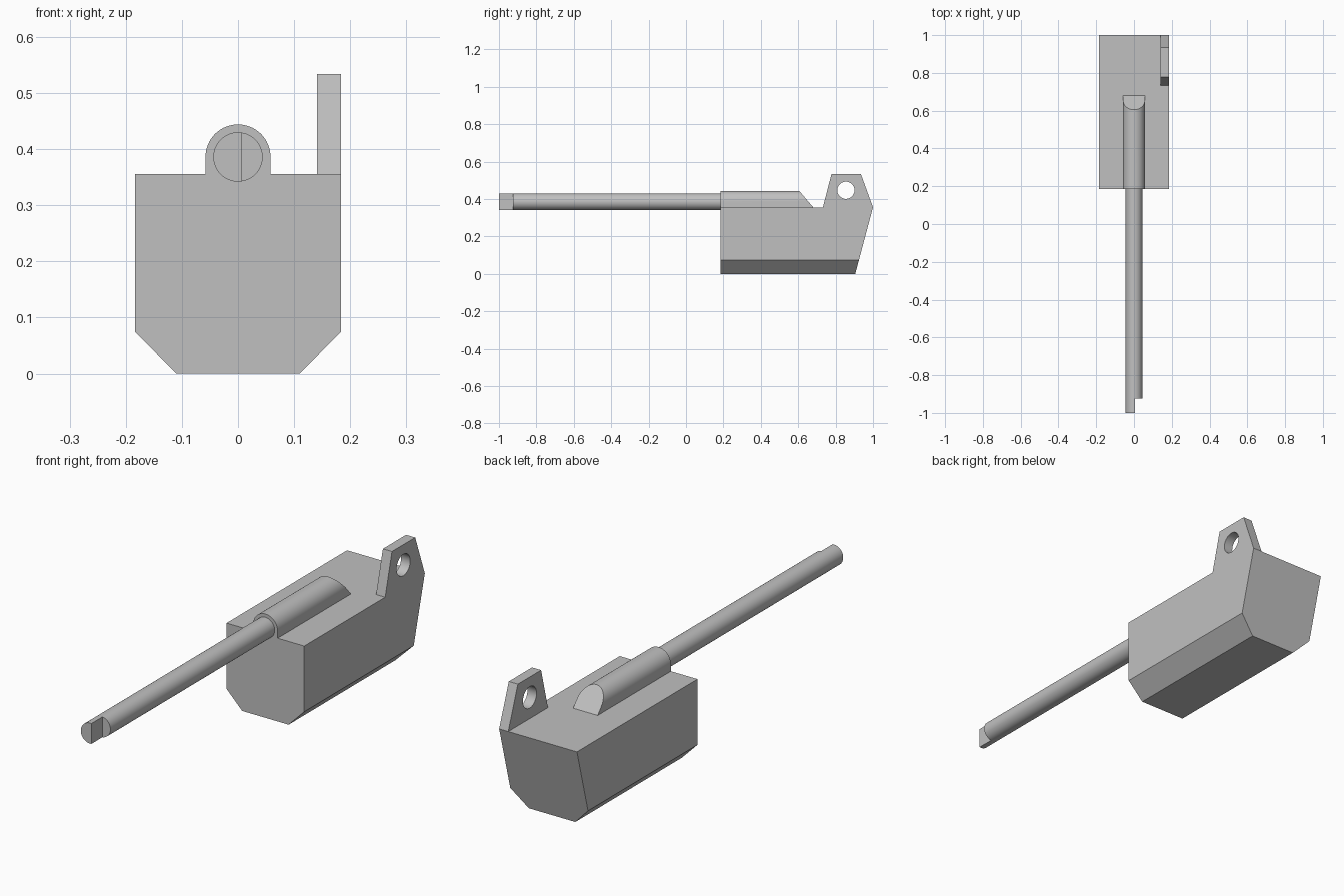
import bpy, bmesh, math

cube = bpy.data.objects.get("Cube")
if cube:
    bpy.data.objects.remove(cube, do_unlink=True)

GREY = (0.53, 0.53, 0.53, 1)
metal = bpy.data.materials.new("grey_metal")
metal.use_nodes = True
metal.diffuse_color = GREY
metal.node_tree.nodes["Principled BSDF"].inputs["Base Color"].default_value = GREY

FRONT, DECK, AXIS = 0.185, 0.356, 0.386   # body front, body top, shaft height
HALF = 0.184                              # half body width


def finish(name, bm):
    bmesh.ops.recalc_face_normals(bm, faces=bm.faces[:])
    mesh = bpy.data.meshes.new(name)
    bm.to_mesh(mesh)
    bm.free()
    mesh.materials.append(metal)
    obj = bpy.data.objects.new(name, mesh)
    bpy.context.collection.objects.link(obj)
    bpy.ops.object.select_all(action="DESELECT")
    obj.select_set(True)
    bpy.context.view_layer.objects.active = obj
    bpy.ops.object.shade_smooth_by_angle(angle=math.radians(25))
    return obj


def prism(name, profile, start, end):
    """Extrude an x-z profile along y; the far end may slope with height."""
    bm = bmesh.new()
    near = [bm.verts.new((x, start, z)) for x, z in profile]
    far = [bm.verts.new((x, end(z), z)) for x, z in profile]
    bm.faces.new(near)
    bm.faces.new(far[::-1])
    n = len(profile)
    for i in range(n):
        j = (i + 1) % n
        bm.faces.new((near[i], far[i], far[j], near[j]))
    return finish(name, bm)


def arc(radius, a0, a1, steps, cx=0, cz=AXIS):
    return [(cx + radius * math.cos(a0 + (a1 - a0) * i / steps),
             cz + radius * math.sin(a0 + (a1 - a0) * i / steps))
            for i in range(steps + 1)]


# Body with chamfered lower edges and a raked back
right_half = [(0.11, 0), (HALF, 0.075), (HALF, DECK)]
prism("body", right_half + [(-x, z) for x, z in right_half[::-1]],
      FRONT, lambda z: 0.905 + 0.095 * z / DECK)

# Round-topped housing with a sloping back end
R_HOUSING = 0.058
prism("shaft_housing",
      [(R_HOUSING, DECK)] + arc(R_HOUSING, 0, math.pi, 32) + [(-R_HOUSING, DECK)],
      FRONT, lambda z: 0.68 - 0.85 * (z - DECK))

# Shaft, and its tip cut to a flat on one side
R_SHAFT, TIP, FLAT = 0.044, -0.925, 0.006
prism("shaft", arc(R_SHAFT, 0, math.tau, 48)[:-1], TIP, lambda z: FRONT)
a = math.acos(FLAT / R_SHAFT)
prism("shaft_tip", arc(R_SHAFT, a, math.tau - a, 32), -1.0, lambda z: TIP)

# Lug with a round eye, flush with the left side of the body
bm = bmesh.new()
outline = [(0.732, DECK), (0.778, 0.534), (0.935, 0.534), (1.0, DECK)]
eye = arc(0.046, 0, math.tau, 40, 0.855, 0.447)[:-1]
edges = []
for loop in (outline, eye):
    verts = [bm.verts.new((HALF, y, z)) for y, z in loop]
    edges += [bm.edges.new((v, verts[i - 1])) for i, v in enumerate(verts)]
bmesh.ops.triangle_fill(bm, edges=edges, use_beauty=True)
grown = bmesh.ops.extrude_face_region(bm, geom=bm.faces[:], use_keep_orig=True)
bmesh.ops.translate(bm, vec=(-0.043, 0, 0),
                    verts=[g for g in grown["geom"] if isinstance(g, bmesh.types.BMVert)])
finish("lifting_lug", bm)
